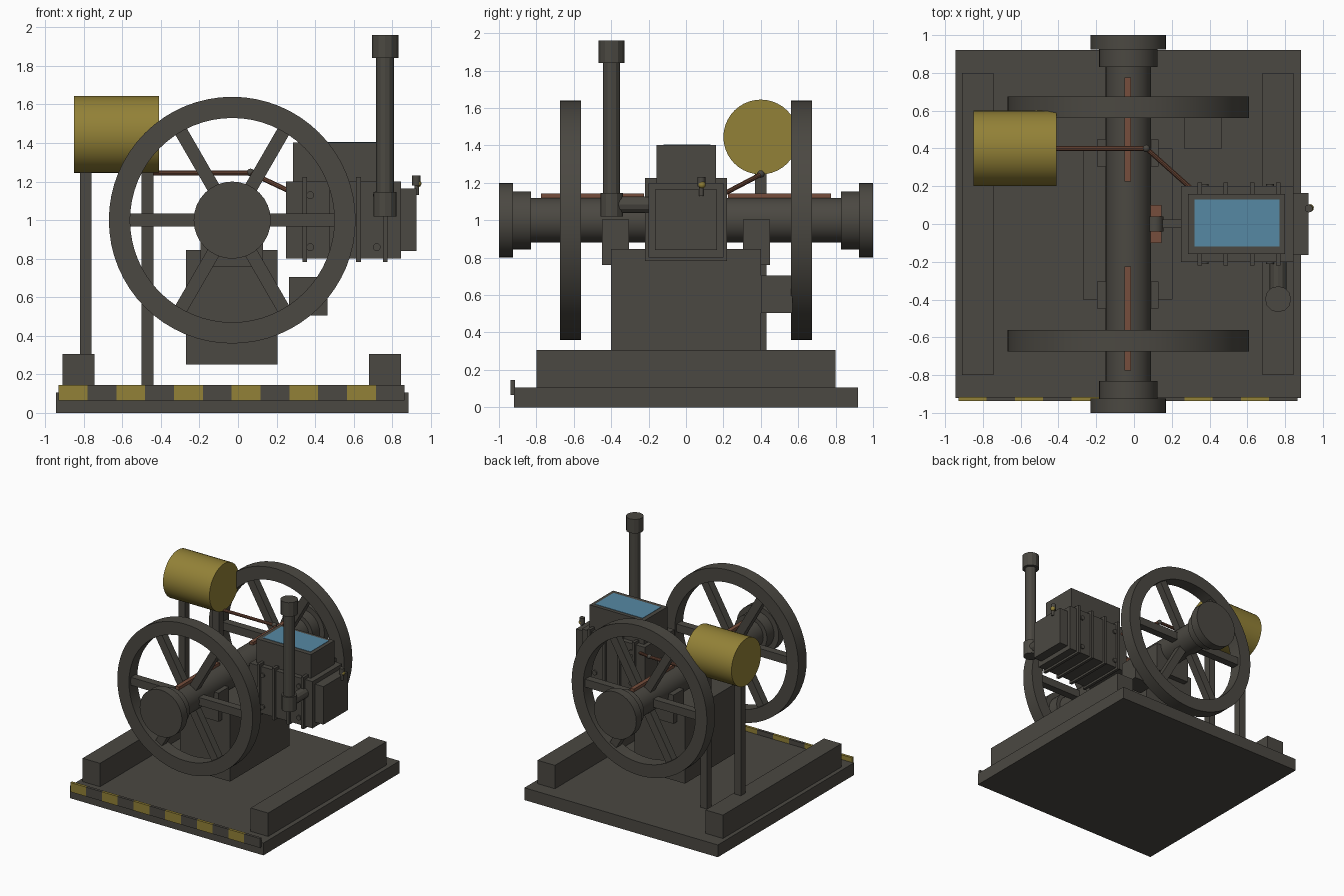
import bpy
import bmesh
from math import pi, radians, cos, sin
from mathutils import Vector, Matrix

old = bpy.data.objects.get("Cube")
if old:
    bpy.data.objects.remove(old, do_unlink=True)


def material(name, rgb):
    m = bpy.data.materials.new(name)
    m.use_nodes = True
    m.diffuse_color = (*rgb, 1)
    m.node_tree.nodes["Principled BSDF"].inputs["Base Color"].default_value = (*rgb, 1)
    return m


IRON = material("dark iron", (0.07, 0.065, 0.054))
YELLOW = material("ochre yellow", (0.29, 0.22, 0.038))
COPPER = material("copper", (0.18, 0.076, 0.045))
WATER = material("water blue", (0.093, 0.246, 0.366))


def finish(name, bm, mat, smooth=False):
    bmesh.ops.recalc_face_normals(bm, faces=bm.faces)
    me = bpy.data.meshes.new(name)
    bm.to_mesh(me)
    bm.free()
    me.materials.append(mat)
    ob = bpy.data.objects.new(name, me)
    bpy.context.collection.objects.link(ob)
    if smooth:
        bpy.ops.object.select_all(action="DESELECT")
        ob.select_set(True)
        bpy.context.view_layer.objects.active = ob
        bpy.ops.object.shade_smooth_by_angle(angle=radians(32))
    return ob


def box(name, x, y, z, mat=IRON):
    """Box from (min, max) pairs."""
    bm = bmesh.new()
    size = Matrix.Diagonal((x[1] - x[0], y[1] - y[0], z[1] - z[0], 1))
    mid = Matrix.Translation((sum(x) / 2, sum(y) / 2, sum(z) / 2))
    bmesh.ops.create_cube(bm, size=1, matrix=mid @ size)
    return finish(name, bm, mat)


def rod(name, a, b, r, mat=IRON, sides=32, smooth=True):
    """Cylinder between two points."""
    a, b = Vector(a), Vector(b)
    turn = (b - a).to_track_quat("Z", "Y").to_matrix().to_4x4()
    bm = bmesh.new()
    bmesh.ops.create_cone(bm, cap_ends=True, segments=sides, radius1=r, radius2=r,
                          depth=(b - a).length,
                          matrix=Matrix.Translation((a + b) / 2) @ turn)
    return finish(name, bm, mat, smooth)


def ball(name, centre, r, mat):
    bm = bmesh.new()
    bmesh.ops.create_uvsphere(bm, u_segments=12, v_segments=8, radius=r,
                              matrix=Matrix.Translation(centre))
    return finish(name, bm, mat, True)


AX, AZ = -0.03, 1.0  # crankshaft axis


def flywheel(name, y0, y1):
    # rectangular rim profile swept about the shaft
    bm = bmesh.new()
    n = 64
    rings = []
    for i in range(n):
        t = 2 * pi * i / n
        rings.append([bm.verts.new((AX + r * cos(t), y, AZ + r * sin(t)))
                      for r, y in ((0.64, y0), (0.64, y1), (0.53, y1), (0.53, y0))])
    for i in range(n):
        p, q = rings[i], rings[(i + 1) % n]
        for k in range(4):
            j = (k + 1) % 4
            bm.faces.new((p[k], p[j], q[j], q[k]))
    finish(name + "_rim", bm, IRON, True)
    # six square spokes
    bm = bmesh.new()
    for k in range(6):
        m = (Matrix.Translation((AX, (y0 + y1) / 2, AZ)) @ Matrix.Rotation(k * pi / 3, 4, "Y")
             @ Matrix.Translation((0.32, 0, 0)) @ Matrix.Diagonal((0.45, 0.065, 0.068, 1)))
        bmesh.ops.create_cube(bm, size=1, matrix=m)
    finish(name + "_spokes", bm, IRON)


# base, side rails and pedestal
box("base_plate", (-0.945, 0.885), (-0.92, 0.92), (0, 0.105))
box("right_rail", (-0.91, -0.745), (-0.8, 0.8), (0.1, 0.305))
box("left_rail", (0.68, 0.845), (-0.8, 0.8), (0.1, 0.305))
box("pedestal", (-0.27, 0.205), (-0.4, 0.4), (0.25, 0.845))
box("magneto_box", (0.265, 0.465), (0.4, 0.57), (0.505, 0.705))

# hazard strip along the front edge
step = 1.795 / 12
for i in range(12):
    x = -0.93 + i * step
    box(f"hazard_strip_{i + 1}", (x, x + step), (-0.938, -0.915), (0.065, 0.145),
        IRON if i % 2 else YELLOW)

# crankshaft, with end parts mirrored front to back
rod("crankshaft", (AX, -0.85, AZ), (AX, 0.85, AZ), 0.12)
for side, s in (("front", -1), ("back", 1)):
    rod(side + "_collar", (AX, s * 0.83, AZ), (AX, s * 0.94, AZ), 0.155)
    rod(side + "_pulley", (AX, s * 0.925, AZ), (AX, s, AZ), 0.2)
    box(side + "_bearing", (-0.195, 0.13), sorted((s * 0.305, s * 0.448)), (0.76, 1.005))
    box(side + "_oil_strip", (-0.05, -0.015), sorted((s * 0.225, s * 0.775)),
        (1.1, 1.143), COPPER)
    flywheel(side + "_flywheel", *sorted((s * 0.562, s * 0.674)))

# crank pin and connecting rod
box("crank_bush", (0.07, 0.145), (-0.1, 0.1), (0.95, 1.02), COPPER)
rod("crank_pin", (0.11, -0.04, 1.01), (0.11, 0.04, 1.01), 0.045, sides=16)
box("connecting_rod", (0.1, 0.28), (-0.022, 0.025), (0.98, 1.03))

# ribbed cylinder block, head and water hopper
box("cylinder_block", (0.25, 0.845), (-0.2, 0.2), (0.8, 1.2))
box("cylinder_head", (0.84, 0.925), (-0.165, 0.165), (0.84, 1.165))
for i in range(4):
    x = 0.347 + i * 0.139
    box(f"cooling_rib_{i + 1}", (x - 0.012, x + 0.012), (-0.22, 0.22), (0.782, 1.225))
for x in (0.375, 0.72):
    for z in (0.86, 1.13):
        for s in (-1, 1):
            rod("block_bolt", (x, s * 0.19, z), (x, s * 0.212, z), 0.02, sides=12)
box("water_hopper", (0.285, 0.8), (-0.158, 0.16), (1.19, 1.402))
box("water_surface", (0.32, 0.77), (-0.12, 0.13), (1.4, 1.405), WATER)

# oiler on the head
rod("oiler_stem", (0.928, 0.082, 1.13), (0.928, 0.082, 1.19), 0.012, sides=12)
rod("oiler_cup", (0.925, 0.082, 1.18), (0.925, 0.082, 1.232), 0.021, sides=12)
ball("oiler_bead", (0.932, 0.085, 1.19), 0.02, YELLOW)

# exhaust stack
EX, EY = 0.763, -0.398
rod("exhaust_branch", (EX, -0.18, 1.083), (EX, EY, 1.083), 0.045, sides=12, smooth=False)
rod("exhaust_elbow", (EX, EY, 1.02), (EX, EY, 1.145), 0.06, sides=12, smooth=False)
rod("exhaust_pipe", (EX, EY, 1.1), (EX, EY, 1.87), 0.046, sides=12, smooth=False)
rod("exhaust_cap", (EX, EY, 1.84), (EX, EY, 1.96), 0.069, sides=12, smooth=False)

# fuel tank on its two posts, and the fuel line
rod("fuel_tank", (-0.85, 0.4, 1.445), (-0.41, 0.4, 1.445), 0.2, YELLOW, 40)
for name, x in (("outer_post", -0.79), ("inner_post", -0.47)):
    box(name, (x - 0.031, x + 0.031), (0.37, 0.43), (0, 1.28))
rod("fuel_line", (-0.46, 0.4, 1.245), (0.065, 0.4, 1.245), 0.013, COPPER, 10)
rod("fuel_feed", (0.065, 0.4, 1.245), (0.3, 0.19, 1.135), 0.013, COPPER, 10)
ball("fuel_joint", (0.065, 0.4, 1.247), 0.02, IRON)
